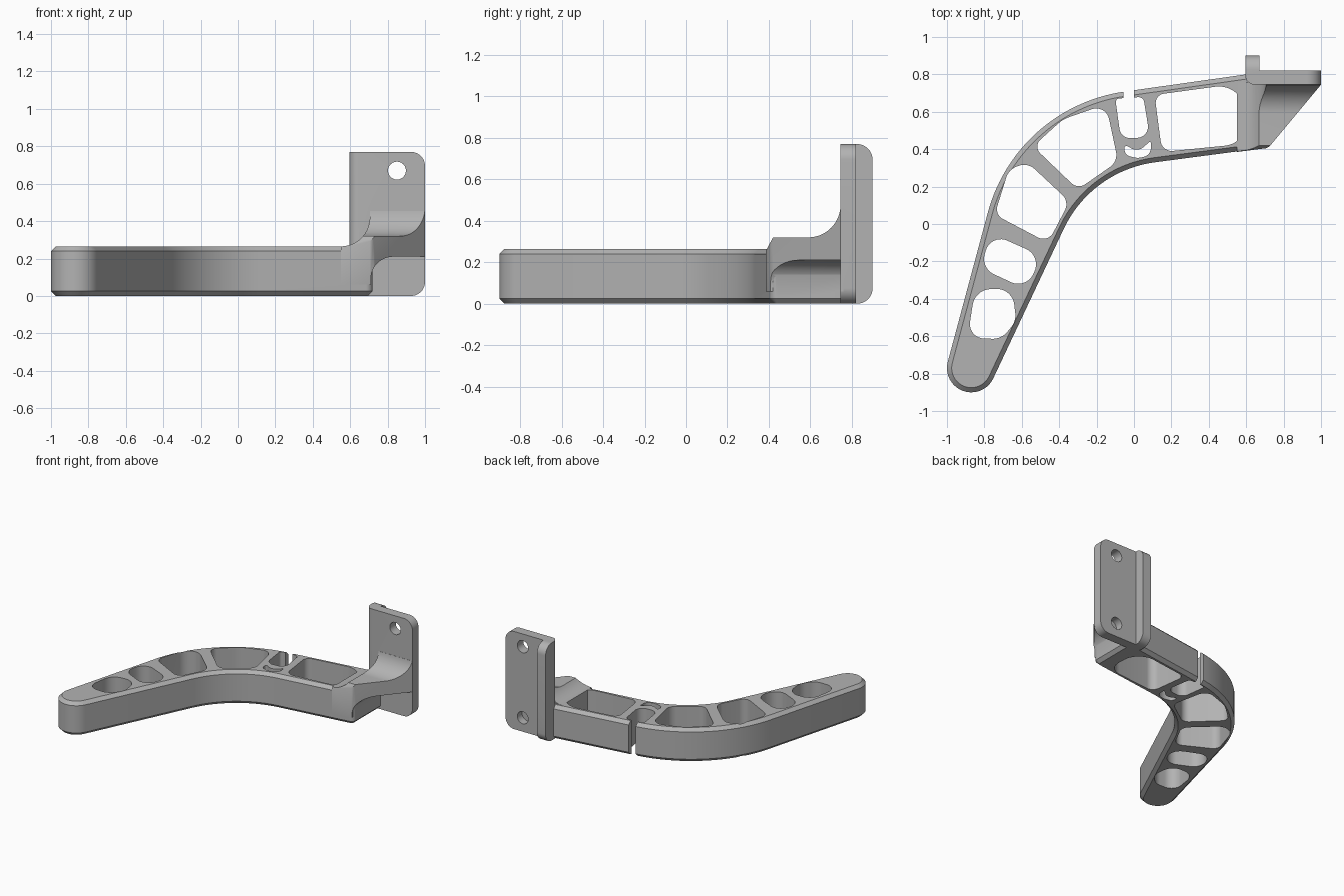
import bpy, bmesh, math
from mathutils import Vector

if "Cube" in bpy.data.objects:
    bpy.data.objects.remove(bpy.data.objects["Cube"])

grey = bpy.data.materials.new("plain_grey")
grey.use_nodes = True
grey.diffuse_color = (0.45, 0.45, 0.45, 1)
grey.node_tree.nodes["Principled BSDF"].inputs["Base Color"].default_value = grey.diffuse_color


def rounded(corners, steps=10):
    """Polygon from (x, y, radius) corners, each replaced by a tangent arc."""
    out = []
    n = len(corners)
    for i, (x, y, r) in enumerate(corners):
        p = Vector((x, y))
        a = Vector(corners[i - 1][:2]) - p
        b = Vector(corners[(i + 1) % n][:2]) - p
        if r == 0:
            out.append(p)
            continue
        half = a.angle(b) / 2
        reach = r / math.tan(half)
        limit = 0.49 * min(a.length, b.length) if r < 0.2 else reach
        reach = min(reach, limit)
        r = reach * math.tan(half)
        centre = p + (a.normalized() + b.normalized()).normalized() * (r / math.sin(half))
        start = p + a.normalized() * reach - centre
        end = p + b.normalized() * reach - centre
        turn = math.atan2(start.x * end.y - start.y * end.x, start.dot(end))
        count = steps * 3 if r > 0.2 else steps
        for k in range(count + 1):
            t = turn * k / count
            c, s = math.cos(t), math.sin(t)
            out.append(centre + Vector((start.x * c - start.y * s, start.x * s + start.y * c)))
    return out


def arc(cx, cy, r, a0, a1, steps=16):
    angles = [math.radians(a0 + (a1 - a0) * k / steps) for k in range(steps + 1)]
    return [(cx + r * math.cos(t), cy + r * math.sin(t)) for t in angles]


def prism(name, points, axis, lo, hi, chamfer=0):
    """Extrude a 2D outline along an axis, optionally chamfering both rims."""
    place = {"x": lambda a, b, h: (h, a, b),
             "y": lambda a, b, h: (a, h, b),
             "z": lambda a, b, h: (a, b, h)}[axis]
    bm = bmesh.new()
    low = [bm.verts.new(place(p[0], p[1], lo)) for p in points]
    high = [bm.verts.new(place(p[0], p[1], hi)) for p in points]
    caps = [bm.faces.new(low), bm.faces.new(high)]
    for i in range(len(points)):
        bm.faces.new((low[i - 1], low[i], high[i], high[i - 1]))
    bmesh.ops.recalc_face_normals(bm, faces=bm.faces)
    if chamfer:
        rims = [e for f in caps for e in f.edges]
        bmesh.ops.bevel(bm, geom=rims, offset=chamfer, segments=1, affect="EDGES")
    mesh = bpy.data.meshes.new(name)
    bm.to_mesh(mesh)
    bm.free()
    mesh.materials.append(grey)
    obj = bpy.data.objects.new(name, mesh)
    bpy.context.collection.objects.link(obj)
    return obj


def combine(target, tool, operation):
    mod = target.modifiers.new("combine", "BOOLEAN")
    mod.solver = "EXACT"
    mod.operation = operation
    mod.object = tool
    bpy.context.view_layer.objects.active = target
    bpy.ops.object.modifier_apply(modifier=mod.name)
    bpy.data.objects.remove(tool)


# Bent arm with a round tip and chamfered rims
tip = [(x, y, 0) for x, y in arc(-0.87, -0.77, 0.13, 165, 335, 20)]
outline = rounded(tip + [(-0.229, 0.285, 0.63), (0.72, 0.41, 0.04), (0.72, 0.805, 0),
                         (0.6, 0.8, 0), (-0.63, 0.626, 0.885)])
arm = prism("bracket_arm", outline, "z", 0, 0.265, 0.025)

# Triangular gusset, swept up into the plate and down onto the arm
gusset = prism("gusset", [(0.55, 0.385), (0.705, 0.405), (0.725, 0.415), (1, 0.745),
                          (1, 0.76), (0.55, 0.76)], "z", 0.05, 0.6)
side = [(0.38, 0.06), (0.38, 0.245), (0.42, 0.32)] + arc(0.59, 0.475, 0.155, -90, -8)
side += [(0.78, 0.45), (0.78, 0.06)]
combine(gusset, prism("side_profile", side, "x", 0.4, 1.2), "INTERSECT")
sweep = [(0.4, 0.265)] + arc(0.55, 0.42, 0.155, -90, 0) + [(0.705, 0.7), (0.4, 0.7)]
combine(gusset, prism("sweep_cutter", sweep, "y", 0.2, 0.9), "DIFFERENCE")
pocket = rounded([(0.71, -0.1, 0), (1.2, -0.1, 0), (1.2, 0.21, 0), (0.71, 0.21, 0.12)])
combine(gusset, prism("pocket_cutter", pocket, "y", 0.2, 0.745), "DIFFERENCE")

# Upright mounting plate with a locating lip along its back
footprint = rounded([(0.595, 0.745, 0.05), (1, 0.745, 0), (1, 0.82, 0),
                     (0.67, 0.82, 0), (0.67, 0.9, 0), (0.595, 0.9, 0)])
plate = prism("mounting_plate", footprint, "z", 0, 0.77)
face = rounded([(0.5, 0, 0), (1, 0, 0.075), (1, 0.77, 0.075), (0.5, 0.77, 0)])
combine(plate, prism("face_profile", face, "y", 0.6, 1), "INTERSECT")
lip = rounded([(0.6, 0, 0), (0.9, 0, 0.075), (0.9, 0.77, 0.075), (0.6, 0.77, 0)])
combine(plate, prism("lip_profile", lip, "x", 0.5, 1.1), "INTERSECT")
for z in (0.11, 0.67):
    combine(plate, prism("screw_cutter", arc(0.85, z, 0.048, 0, 345, 23), "y", 0.6, 1), "DIFFERENCE")

# Lightening holes, snap slot and crescent through the arm
holes = [
    [(0.11, 0.69, 0.05), (0.15, 0.385, 0.06), (0.6, 0.43, 0.12), (0.59, 0.755, 0.14)],
    [(-0.15, 0.64, 0.07), (-0.085, 0.335, 0.08), (-0.3, 0.185, 0.06),
     (-0.54, 0.415, 0.05), (-0.38, 0.56, 0.19)],
    [(-0.57, 0.33, 0.09), (-0.345, 0.12, 0.07), (-0.46, -0.1, 0.06),
     (-0.745, 0.05, 0.06), (-0.67, 0.29, 0.09)],
    [(-0.765, -0.05, 0.09), (-0.495, -0.17, 0.09), (-0.575, -0.35, 0.09), (-0.82, -0.235, 0.09)],
    [(-0.85, -0.35, 0.1), (-0.65, -0.345, 0.1), (-0.63, -0.52, 0.1),
     (-0.71, -0.615, 0.1), (-0.89, -0.61, 0.1)],
    [(-0.1, 0.67, 0.02), (-0.07, 0.455, 0.06), (0.085, 0.465, 0.06), (0.05, 0.68, 0.03)],
    [(-0.055, 0.6, 0), (0, 0.6, 0), (0, 0.85, 0), (-0.055, 0.85, 0)],
    [(-0.05, 0.425, 0.01), (0.02, 0.385, 0.08), (0.09, 0.445, 0.005),
     (0.09, 0.37, 0.05), (0.02, 0.35, 0.1), (-0.05, 0.37, 0.04)],
]
for hole in holes:
    combine(arm, prism("hole_cutter", rounded(hole), "z", -0.2, 0.5), "DIFFERENCE")

# Fuse into one solid part
combine(arm, gusset, "UNION")
combine(arm, plate, "UNION")
for obj in bpy.context.selected_objects:
    obj.select_set(False)
arm.select_set(True)
bpy.context.view_layer.objects.active = arm
bpy.ops.object.shade_smooth_by_angle(angle=math.radians(30))
